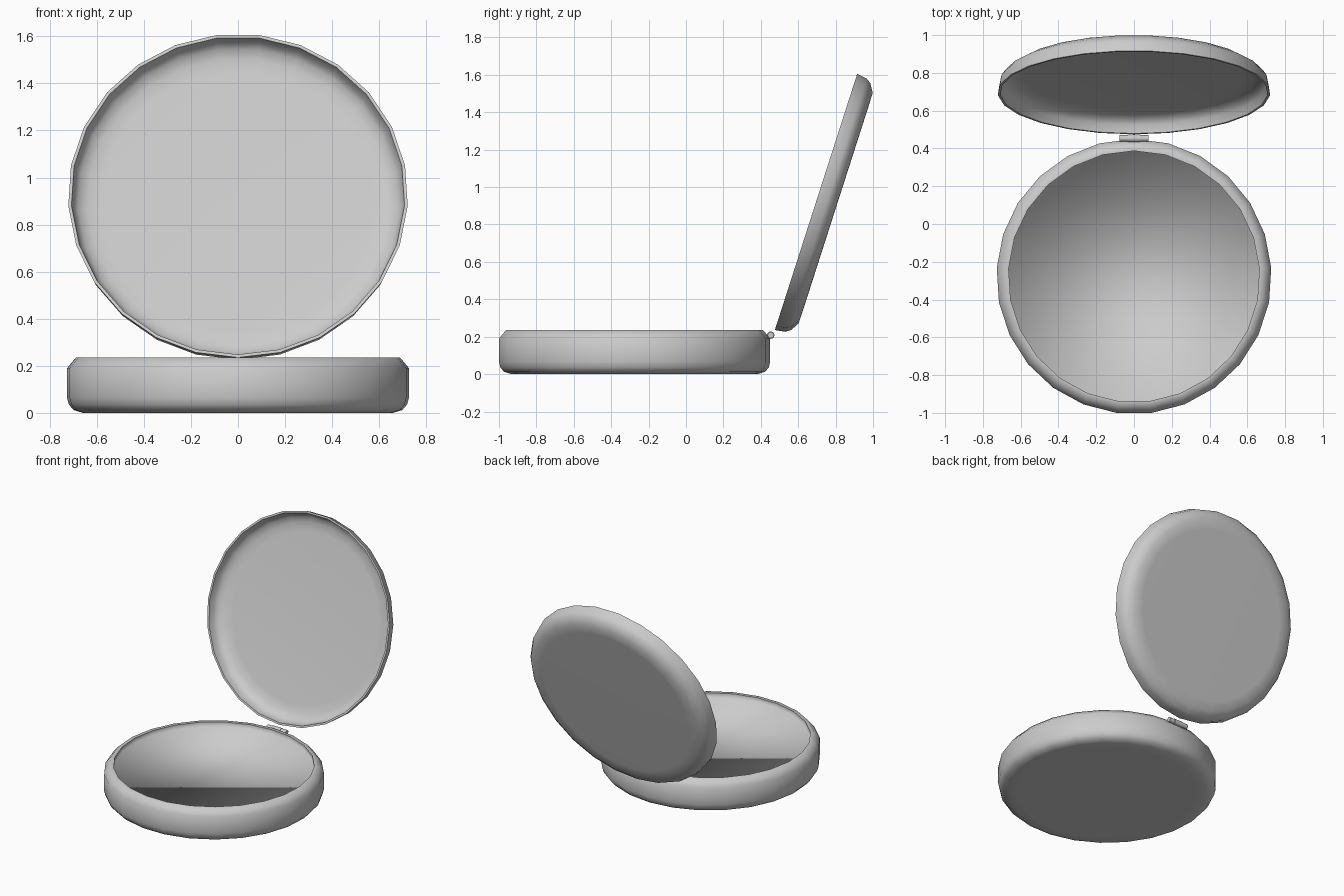
import bpy, bmesh, math

if "Cube" in bpy.data.objects:
    bpy.data.objects.remove(bpy.data.objects["Cube"])

SIDES = 25


def lathe(name, profile, sharp=()):
    """Revolve (radius, height) rings round z, capping both ends; one vertex lies on +y."""
    bm = bmesh.new()
    rings = []
    for r, h in profile:
        rings.append([bm.verts.new((-r * math.sin(2 * math.pi * i / SIDES),
                                    r * math.cos(2 * math.pi * i / SIDES), h))
                      for i in range(SIDES)])
    for a, b in zip(rings, rings[1:]):
        for i in range(SIDES):
            j = (i + 1) % SIDES
            bm.faces.new((a[i], a[j], b[j], b[i]))
    bm.faces.new(rings[0])
    bm.faces.new(rings[-1])
    bmesh.ops.recalc_face_normals(bm, faces=bm.faces[:])
    for f in bm.faces:
        f.smooth = True
    for k in sharp:
        for i in range(SIDES):
            bm.edges.get((rings[k][i], rings[k][(i + 1) % SIDES])).smooth = False
    mesh = bpy.data.meshes.new(name)
    bm.to_mesh(mesh)
    bm.free()
    ob = bpy.data.objects.new(name, mesh)
    bpy.context.collection.objects.link(ob)
    return ob


# Base: rounded underside, chamfered rim and shallow pan
base = lathe("base", [(0.60, 0), (0.66, 0), (0.70, 0.012), (0.72, 0.035),
                      (0.728, 0.065), (0.728, 0.19), (0.69, 0.235),
                      (0.665, 0.235), (0.665, 0.20)], sharp=(7,))
base.location = (0, -0.278, 0)

# Lid: thin dished shell, standing open behind the base
lid = lathe("lid", [(0.58, 0.111), (0.65, 0.110), (0.695, 0.083), (0.714, 0.056),
                    (0.7224, 0), (0.709, 0), (0.70, 0.045), (0.68, 0.070),
                    (0.64, 0.088), (0.58, 0.092)], sharp=(4, 5))
lid.location = (0, 0.696, 0.923)
lid.rotation_euler = (math.atan2(-0.952, -0.306), 0, 0)


# Hinge: barrel with a slightly thicker middle knuckle
def barrel(name, radius, length):
    bpy.ops.mesh.primitive_cylinder_add(vertices=12, radius=radius, depth=length,
                                        location=(0, 0.453, 0.208),
                                        rotation=(0, math.pi / 2, 0))
    bpy.context.object.name = name
    bpy.ops.object.shade_smooth_by_angle(angle=math.radians(40))


barrel("hinge_pin", 0.017, 0.155)
barrel("hinge_knuckle", 0.02, 0.07)
